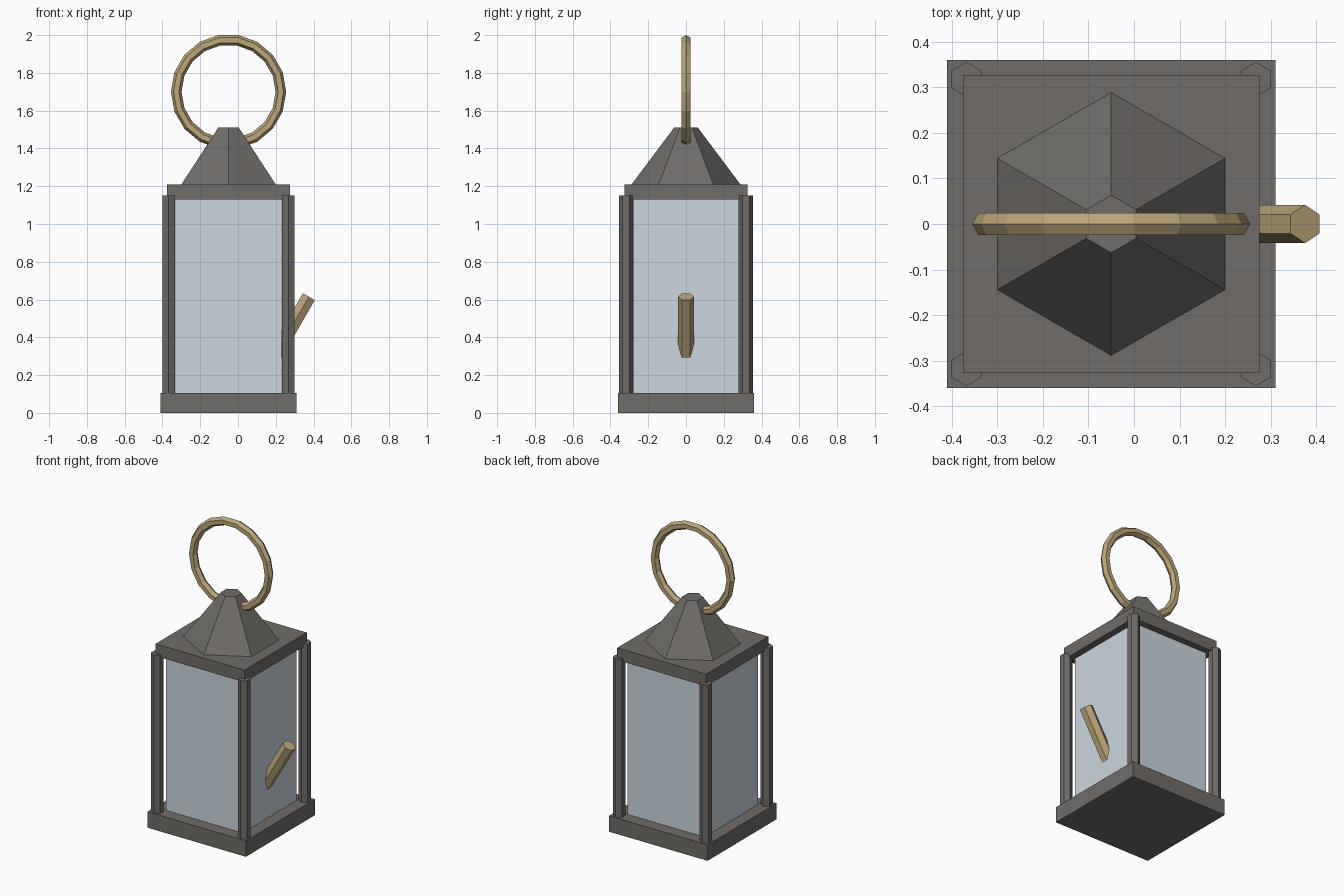
import bpy
from math import radians, sin, cos

cube = bpy.data.objects.get("Cube")
if cube:
    bpy.data.objects.remove(cube, do_unlink=True)

CX = -0.05  # lantern axis; the side lever offsets it from the origin


def material(name, r, g, b, alpha=1.0):
    mat = bpy.data.materials.new(name)
    mat.use_nodes = True
    mat.diffuse_color = (r, g, b, alpha)
    bsdf = mat.node_tree.nodes["Principled BSDF"]
    bsdf.inputs["Base Color"].default_value = (r, g, b, 1)
    bsdf.inputs["Alpha"].default_value = alpha
    bsdf.inputs["Roughness"].default_value = 0.6
    return mat


iron = material("dark_iron", 0.16, 0.15, 0.14)
brass = material("brass", 0.50, 0.38, 0.19)
glass = material("glass", 0.60, 0.68, 0.74, 0.6)


def finish(name, mat):
    obj = bpy.context.object
    obj.name = obj.data.name = name
    obj.data.materials.append(mat)
    return obj


def box(name, width, z0, z1, mat):
    """Square block on the lantern axis between two heights."""
    bpy.ops.mesh.primitive_cube_add(size=1, location=(CX, 0, (z0 + z1) / 2))
    obj = finish(name, mat)
    obj.scale = (width, width, z1 - z0)
    bpy.ops.object.transform_apply(location=False, rotation=False, scale=True)


def hex_prism(name, r1, r2, length, location, mat, tilt=0):
    """Six-sided prism or frustum, optionally leaning toward +x."""
    bpy.ops.mesh.primitive_cone_add(vertices=6, radius1=r1, radius2=r2, depth=length,
                                    location=location, rotation=(0, tilt, 0))
    return finish(name, mat)


# Body
box("base", 0.72, 0, 0.105, iron)
box("glass_body", 0.56, 0.10, 1.14, glass)
box("roof_plate", 0.65, 1.13, 1.21, iron)

# Corner posts
for side, sx in (("left", 1), ("right", -1)):
    for end, sy in (("front", -1), ("back", 1)):
        hex_prism(f"{end}_{side}_post", 0.038, 0.038, 1.05,
                  (CX + sx * 0.317, sy * 0.317, 0.625), iron)

# Tapered roof
hex_prism("roof_cap", 0.288, 0.063, 0.30, (CX, 0, 1.36), iron)

# Carrying ring
bpy.ops.mesh.primitive_torus_add(major_segments=18, minor_segments=6,
                                 major_radius=0.277, minor_radius=0.028,
                                 location=(CX, 0, 1.70), rotation=(radians(90), 0, 0))
finish("carrying_ring", brass)

# Side lever, running down into the glass from its exposed end
tilt, length = radians(30), 0.42
hex_prism("side_lever", 0.042, 0.042, length,
          (0.375 - sin(tilt) * length / 2, 0, 0.615 - cos(tilt) * length / 2), brass, tilt)
